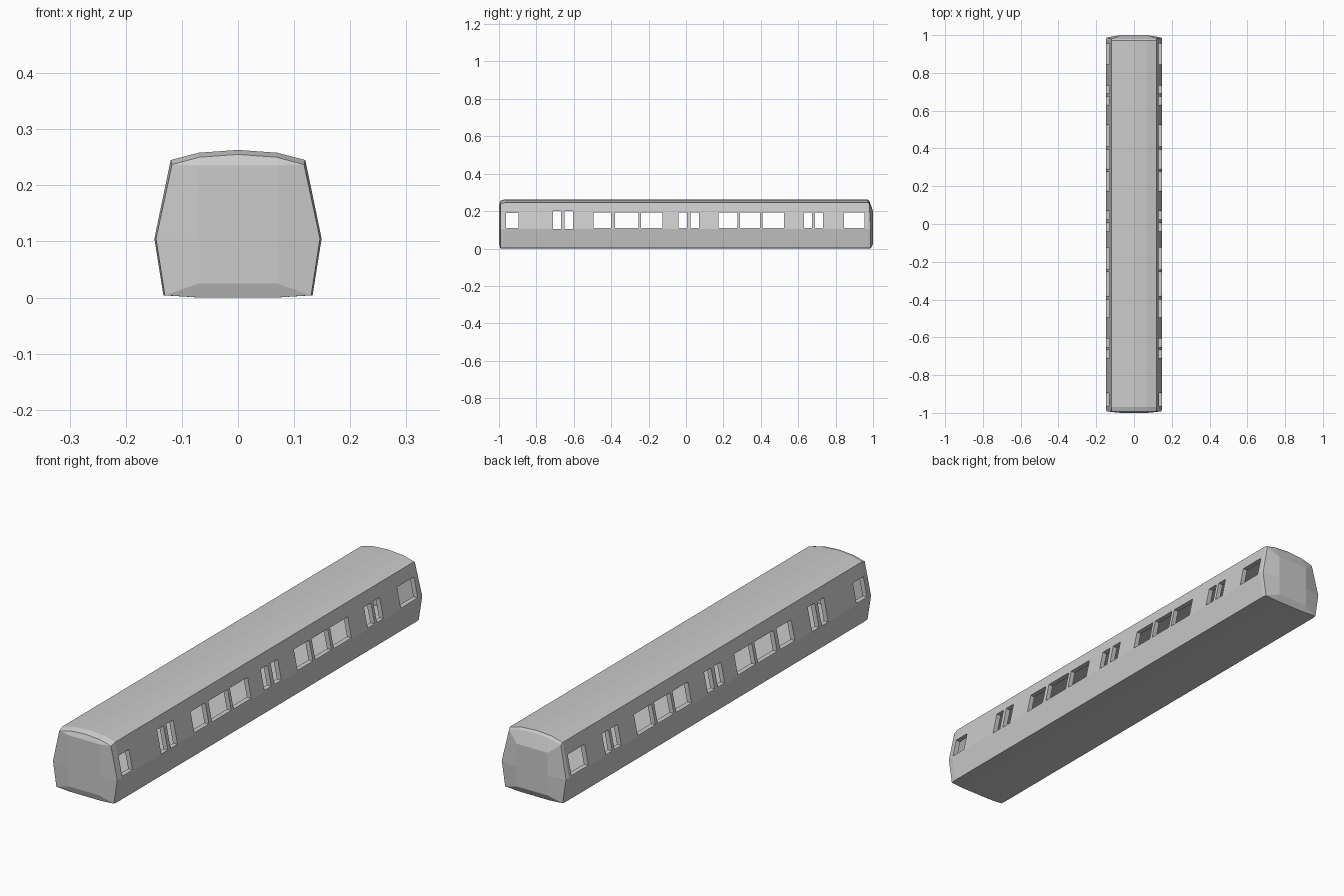
import bpy, bmesh
from mathutils import Matrix

if "Cube" in bpy.data.objects:
    bpy.data.objects.remove(bpy.data.objects["Cube"])

# Half cross-section: floor, sill, waist, eave, roof shoulder
HALF = [(0.07, 0.0), (0.133, 0.004), (0.149, 0.105), (0.12, 0.245), (0.07, 0.258)]


def full_section(half, ridge):
    return half + [(0.0, ridge)] + [(-x, z) for x, z in reversed(half)]


def loft(name, rings):
    """Skin a list of closed rings of (x, y, z) points and cap both ends."""
    bm = bmesh.new()
    rows = [[bm.verts.new(p) for p in ring] for ring in rings]
    n = len(rows[0])
    for a, b in zip(rows, rows[1:]):
        for i in range(n):
            j = (i + 1) % n
            bm.faces.new((a[i], a[j], b[j], b[i]))
    bm.faces.new(rows[0])
    bm.faces.new(rows[-1])
    bmesh.ops.remove_doubles(bm, verts=bm.verts, dist=0.0005)
    bmesh.ops.recalc_face_normals(bm, faces=bm.faces)
    return to_object(name, bm)


def to_object(name, bm):
    mesh = bpy.data.meshes.new(name)
    bm.to_mesh(mesh)
    bm.free()
    obj = bpy.data.objects.new(name, mesh)
    bpy.context.collection.objects.link(obj)
    return obj


def cut(target, cutter):
    """Subtract the cutter, then remove it."""
    mod = target.modifiers.new("cut", 'BOOLEAN')
    mod.operation = 'DIFFERENCE'
    mod.solver = 'EXACT'
    mod.object = cutter
    cutter.hide_render = True
    bpy.context.view_layer.objects.active = target
    bpy.ops.object.modifier_apply(modifier=mod.name)
    bpy.data.objects.remove(cutter)


section = full_section(HALF, 0.263)


def body_ring(y):
    return [(x, y, z) for x, z in section]


def rim_ring(y, y_top):
    # Edge of the end wall: slightly narrower, roof dipped, top leaning back
    return [(x * 0.98, y_top if z > 0.2 else y, z - 0.008 if z > 0.2 else z)
            for x, z in section]


def nose_ring(y, top):
    # Raised flat panel in the middle of the end wall
    return [(max(-0.07, min(0.07, x)), y, max(0.025, min(top, z))) for x, z in section]


# Body with faceted front and back ends
body = loft("carriage_body", [
    nose_ring(-1.0, 0.235), rim_ring(-0.992, -0.992), body_ring(-0.968),
    body_ring(0.972), rim_ring(0.987, 0.98), nose_ring(1.0, 0.2)])

# Hollow cabin
inner = full_section([(0.07, 0.02), (0.114, 0.02), (0.129, 0.105),
                      (0.103, 0.228), (0.065, 0.238)], 0.243)
cut(body, loft("cabin_cutter", [[(x, y, z) for x, z in inner] for y in (-0.972, 0.968)]))

# Windows on both sides: start y, end y, bottom z, top z
WINDOWS = [
    (-0.963, -0.895, 0.11, 0.19),
    (-0.71, -0.668, 0.105, 0.20), (-0.65, -0.605, 0.105, 0.20),
    (-0.495, -0.40, 0.11, 0.192), (-0.38, -0.255, 0.11, 0.192), (-0.24, -0.125, 0.11, 0.192),
    (-0.04, 0.005, 0.11, 0.192), (0.025, 0.07, 0.11, 0.192),
    (0.175, 0.275, 0.11, 0.192), (0.29, 0.395, 0.11, 0.192), (0.41, 0.525, 0.11, 0.192),
    (0.63, 0.675, 0.11, 0.192), (0.69, 0.732, 0.11, 0.192),
    (0.845, 0.955, 0.11, 0.192),
]
bm = bmesh.new()
for y0, y1, z0, z1 in WINDOWS:
    bmesh.ops.create_cube(bm, size=1.0, matrix=Matrix.Translation((0, (y0 + y1) / 2, (z0 + z1) / 2))
                          @ Matrix.Diagonal((0.5, y1 - y0, z1 - z0, 1)))
cut(body, to_object("window_cutter", bm))
